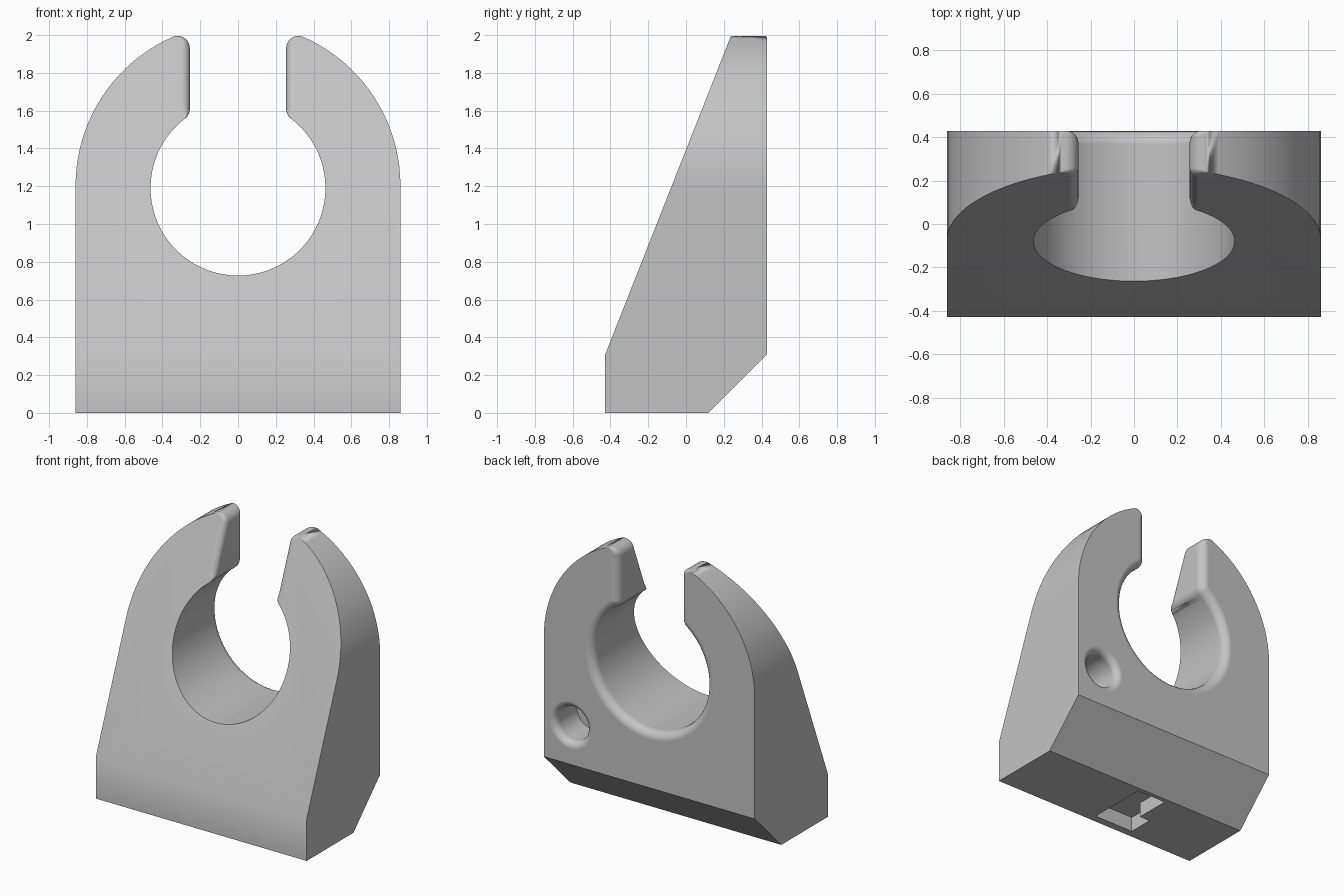
import bpy, bmesh
from math import sin, cos, pi, atan2, sqrt, radians

cube = bpy.data.objects.get("Cube")
if cube:
    bpy.data.objects.remove(cube)

# Main dimensions
HALF_W, HALF_D = 0.86, 0.4275
HOLE_Z, HOLE_R = 1.19, 0.463
ARCH_Z = 1.203
SLOT, FILLET = 0.255, 0.065      # slot half width, corner rounding in the outline
BACK_R, FRONT_R = 0.06, 0.045    # rounding of the opening's rims
CHAMFER = 0.31

grey = bpy.data.materials.new("light_grey")
grey.use_nodes = True
colour = (0.55, 0.55, 0.55, 1)
grey.diffuse_color = colour
grey.node_tree.nodes["Principled BSDF"].inputs["Base Color"].default_value = colour


def make_object(name, bm):
    bmesh.ops.recalc_face_normals(bm, faces=bm.faces[:])
    mesh = bpy.data.meshes.new(name)
    bm.to_mesh(mesh)
    bm.free()
    mesh.materials.append(grey)
    ob = bpy.data.objects.new(name, mesh)
    bpy.context.collection.objects.link(ob)
    return ob


def skin(bm, rows):
    """Join closed rows of points into a capped tube."""
    rows = [[bm.verts.new(p) for p in row] for row in rows]
    n = len(rows[0])
    for a, b in zip(rows, rows[1:]):
        for i in range(n):
            j = (i + 1) % n
            bm.faces.new((a[i], a[j], b[j], b[i]))
    bm.faces.new(rows[0][::-1])
    bm.faces.new(rows[-1])
    bmesh.ops.remove_doubles(bm, verts=bm.verts[:], dist=1e-5)


def arc(cx, cz, r, start, end, steps):
    """Yield x, z, unit direction and progress along an arc."""
    for i in range(steps + 1):
        t = start + (end - start) * i / steps
        yield cx + r * cos(t), cz + r * sin(t), cos(t), sin(t), i / steps


# Half outline: x, z, direction into the material, front and back rim radius
half = []
cx = SLOT + FILLET
low_dz = sqrt((HOLE_R + FILLET) ** 2 - cx ** 2)
top_dz = sqrt((HALF_W - FILLET) ** 2 - cx ** 2)
a, b = atan2(low_dz, cx), atan2(top_dz, cx)
for x, z, nx, nz, k in arc(0, HOLE_Z, HOLE_R, -pi / 2, a, 30):
    half.append((x, z, nx, nz, 0, BACK_R))
for x, z, nx, nz, k in list(arc(cx, HOLE_Z + low_dz, FILLET, a + pi, pi, 6))[1:]:
    half.append((x, z, -nx, -nz, FRONT_R * k, BACK_R))
for x, z, nx, nz, k in arc(cx, ARCH_Z + top_dz, FILLET, pi, b, 10):
    half.append((x, z, -nx, -nz, FRONT_R * (1 - k), BACK_R * (1 - k)))
for x, z, nx, nz, k in list(arc(0, ARCH_Z, HALF_W, b, 0, 20))[1:]:
    half.append((x, z, 0, 0, 0, 0))
half.append((HALF_W, 0, 0, 0, 0, 0))
outline = half + [(-x, z, -nx, nz, f, r) for x, z, nx, nz, f, r in half[:0:-1]]


def slope_y(z):
    return -HALF_D + (z - CHAMFER) * 0.3947


# Rows from the sloping front to the flat back
STEPS = 5
rows = []
for s in range(STEPS + 1):
    t = pi / 2 * s / STEPS
    row = []
    for x, z, nx, nz, f, r in outline:
        off = f * (1 - sin(t))
        pz = z + nz * off
        row.append((x + nx * off, slope_y(pz) + f * (1 - cos(t)), pz))
    rows.append(row)
for s in range(STEPS, -1, -1):
    t = pi / 2 * s / STEPS
    rows.append([(x + nx * r * (1 - sin(t)), HALF_D - r * (1 - cos(t)),
                  z + nz * r * (1 - sin(t))) for x, z, nx, nz, f, r in outline])
bm = bmesh.new()
skin(bm, rows)

# Upright lower front and slanted lower back
for point, normal in (((0, -HALF_D, 0), (0, -1, 0)),
                      ((0, HALF_D, CHAMFER), (0, 1, -1))):
    cut = bmesh.ops.bisect_plane(bm, geom=bm.verts[:] + bm.edges[:] + bm.faces[:],
                                 plane_co=point, plane_no=normal, clear_outer=True)
    edges = [e for e in cut["geom_cut"] if isinstance(e, bmesh.types.BMEdge)]
    bmesh.ops.edgeloop_fill(bm, edges=edges)
body = make_object("clip_body", bm)

# Blind round hole in the back, with a rounded mouth
R, LIP, DEPTH = 0.125, 0.05, 0.25
profile = [(R + LIP, -0.05)]
profile += [(R + LIP * (1 - sin(t)), LIP * (1 - cos(t)))
            for t in [pi / 2 * i / 6 for i in range(7)]]
profile.append((R, DEPTH))
bm = bmesh.new()
skin(bm, [[(0.64 + r * cos(2 * pi * i / 40), HALF_D - d, 0.6 + r * sin(2 * pi * i / 40))
           for i in range(40)] for r, d in profile])
hole_cutter = make_object("hole_cutter", bm)

# Stepped pocket in the underside
pocket = [(0.035, -0.37), (0.035, 0.085), (-0.205, 0.085),
          (-0.205, -0.18), (-0.29, -0.18), (-0.29, -0.37)]
bm = bmesh.new()
skin(bm, [[(x, y, z) for x, y in pocket] for z in (-0.05, 0.11)])
pocket_cutter = make_object("pocket_cutter", bm)

bpy.context.view_layer.objects.active = body
body.select_set(True)
for cutter in (hole_cutter, pocket_cutter):
    cutter.hide_render = True
    mod = body.modifiers.new("cut", "BOOLEAN")
    mod.operation, mod.solver, mod.object = "DIFFERENCE", "EXACT", cutter
    bpy.ops.object.modifier_apply(modifier=mod.name)
    bpy.data.objects.remove(cutter)

# Smooth curves, crisp edges
bpy.ops.object.shade_smooth_by_angle(angle=radians(30))
weighted = body.modifiers.new("clean_shading", "WEIGHTED_NORMAL")
weighted.keep_sharp = True
